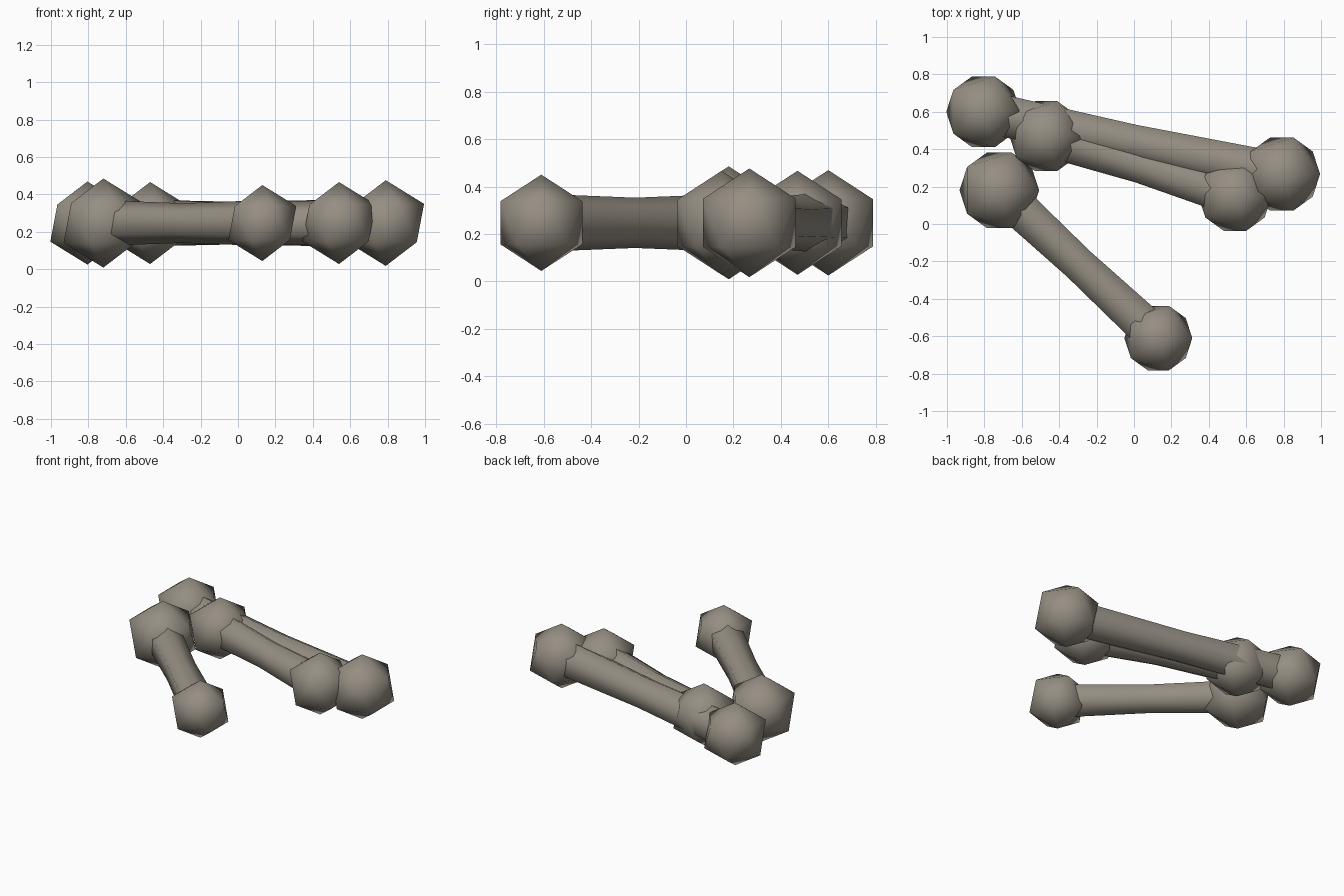
import bpy, bmesh
from mathutils import Vector

cube = bpy.data.objects.get("Cube")
if cube:
    bpy.data.objects.remove(cube, do_unlink=True)

COLOUR = (0.30, 0.27, 0.225, 1)
mat = bpy.data.materials.new("weathered_bone")
mat.use_nodes = True
mat.diffuse_color = COLOUR
mat.node_tree.nodes["Principled BSDF"].inputs["Base Color"].default_value = COLOUR

MID_Z = 0.247
SIDES = 6


def finish(bm, name):
    mesh = bpy.data.meshes.new(name)
    bmesh.ops.recalc_face_normals(bm, faces=bm.faces)
    for face in bm.faces:
        face.smooth = len(face.verts) < SIDES
    bm.to_mesh(mesh)
    bm.free()
    mesh.materials.append(mat)
    obj = bpy.data.objects.new(name, mesh)
    bpy.context.collection.objects.link(obj)
    return obj


def knob(name, centre, radius):
    """Faceted ball at the end of a bone."""
    bm = bmesh.new()
    bmesh.ops.create_icosphere(bm, subdivisions=1, radius=radius)
    finish(bm, name).location = centre


def shaft(name, start, end, end_radius, waist_radius):
    """Six-sided shaft, pinched at the middle, with a corner on each side."""
    bm = bmesh.new()
    axis = (end - start).normalized()
    rings = []
    for t, r in ((0, end_radius), (0.5, waist_radius), (1, end_radius)):
        ring = bmesh.ops.create_circle(bm, segments=SIDES, radius=r)["verts"]
        side = axis.cross(Vector((0, 0, 1)))
        for v in ring:
            v.co = start.lerp(end, t) + side * v.co.y + Vector((0, 0, v.co.x))
        rings.append(ring)
    # Turn each ring so that its corners point sideways
    for ring, t in zip(rings, (0, 0.5, 1)):
        c = start.lerp(end, t)
        for v in ring:
            d = v.co - c
            v.co = c + axis.cross(d)
    for a, b in zip(rings, rings[1:]):
        for i in range(SIDES):
            j = (i + 1) % SIDES
            bm.faces.new((a[i], a[j], b[j], b[i]))
    bm.faces.new(rings[0])
    bm.faces.new(rings[-1])
    finish(bm, name)


# name, first end (x, y, radius), second end, shaft end and waist radii
BONES = (
    ("back_bone", (-0.805, 0.60, 0.222), (0.79, 0.267, 0.229), 0.131, 0.114),
    ("middle_bone", (-0.47, 0.47, 0.219), (0.54, 0.15, 0.219), 0.125, 0.106),
    ("front_bone", (-0.72, 0.18, 0.238), (0.13, -0.61, 0.203), 0.122, 0.106),
)
for name, (x1, y1, r1), (x2, y2, r2), r_end, r_waist in BONES:
    a, b = Vector((x1, y1, MID_Z)), Vector((x2, y2, MID_Z))
    knob(name + "_right_knob", a, r1)
    knob(name + "_left_knob", b, r2)
    shaft(name + "_shaft", a, b, r_end, r_waist)
